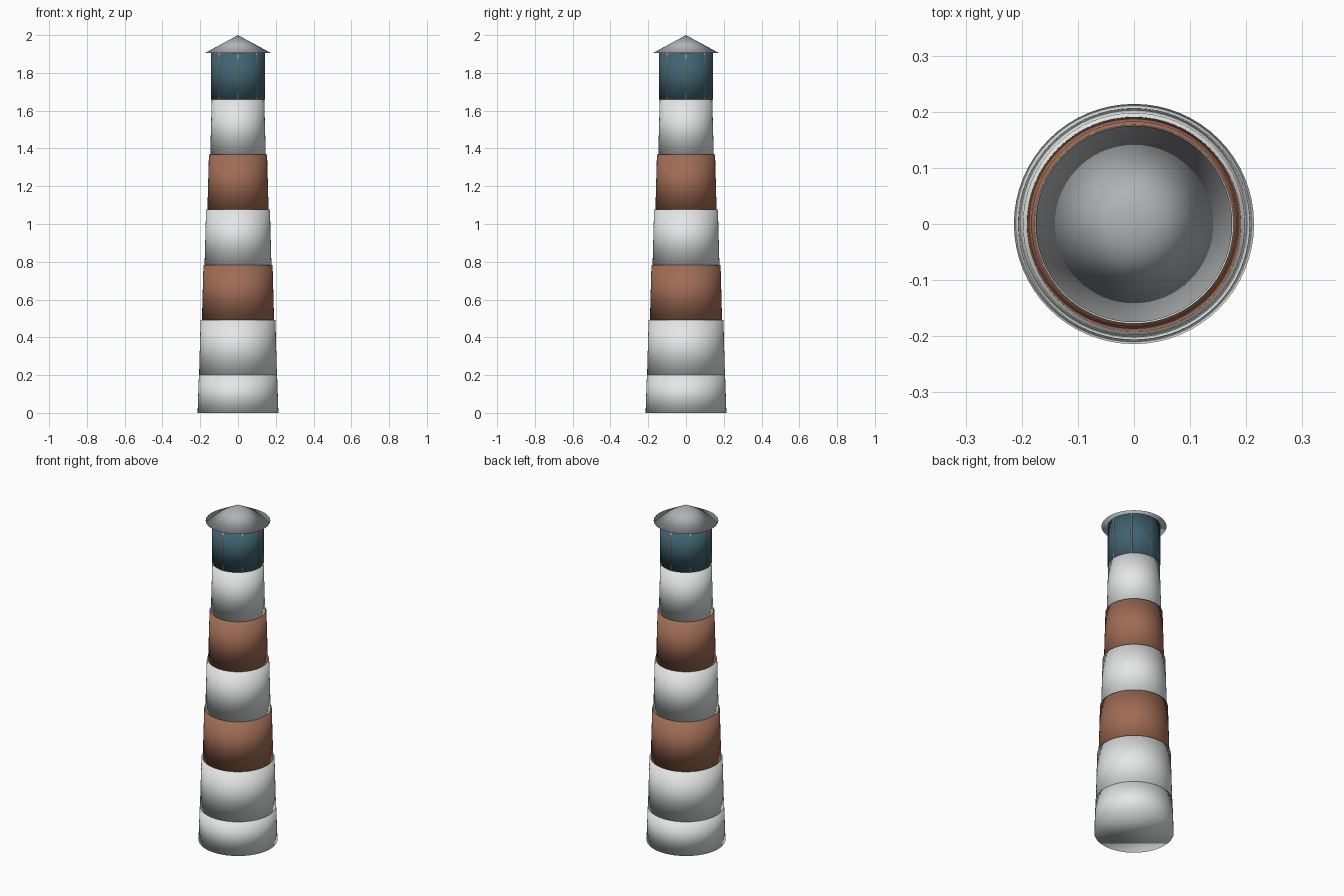
import bpy
from math import cos, sin, pi

cube = bpy.data.objects.get("Cube")
if cube:
    bpy.data.objects.remove(cube, do_unlink=True)


def material(name, rgb):
    mat = bpy.data.materials.new(name)
    mat.use_nodes = True
    mat.diffuse_color = (*rgb, 1)
    mat.node_tree.nodes["Principled BSDF"].inputs["Base Color"].default_value = (*rgb, 1)
    return mat


white = material("white_paint", (0.78, 0.80, 0.80))
red = material("brick_red", (0.35, 0.15, 0.09))
glass = material("dark_teal_glass", (0.05, 0.125, 0.165))
grey = material("roof_grey", (0.43, 0.45, 0.46))


def frustum(name, bottom, top, r_bottom, r_top, mat, sides=64, x=0, y=0):
    """Closed, softly shaded round section between two heights."""
    bpy.ops.mesh.primitive_cone_add(vertices=sides, radius1=r_bottom, radius2=r_top,
                                    depth=top - bottom, location=(x, y, (bottom + top) / 2))
    obj = bpy.context.object
    obj.name = name
    obj.data.materials.append(mat)
    bpy.ops.object.shade_smooth()
    return obj


# Stepped, tapering tower: each band starts slightly inside the one below
frustum("base", 0, 0.2, 0.214, 0.207, white)
radii = [(0.206, 0.198), (0.191, 0.183), (0.177, 0.169), (0.162, 0.154), (0.147, 0.139)]
height = 0.292
for i, (low, high) in enumerate(radii):
    z = 0.2 + i * height
    frustum(f"tower_band_{i + 1}", z, z + height, low, high, red if i % 2 else white)

# Lantern room with eight upright bars
lantern_z, roof_z = 0.2 + len(radii) * height, 1.905
frustum("lantern_glass", lantern_z, roof_z, 0.141, 0.141, glass)
for i in range(8):
    a = i * pi / 4
    frustum(f"lantern_bar_{i + 1}", lantern_z, roof_z, 0.004, 0.004, grey, 8,
            0.14 * cos(a), 0.14 * sin(a))

# Pointed roof
frustum("roof", roof_z, 2, 0.175, 0, grey)
